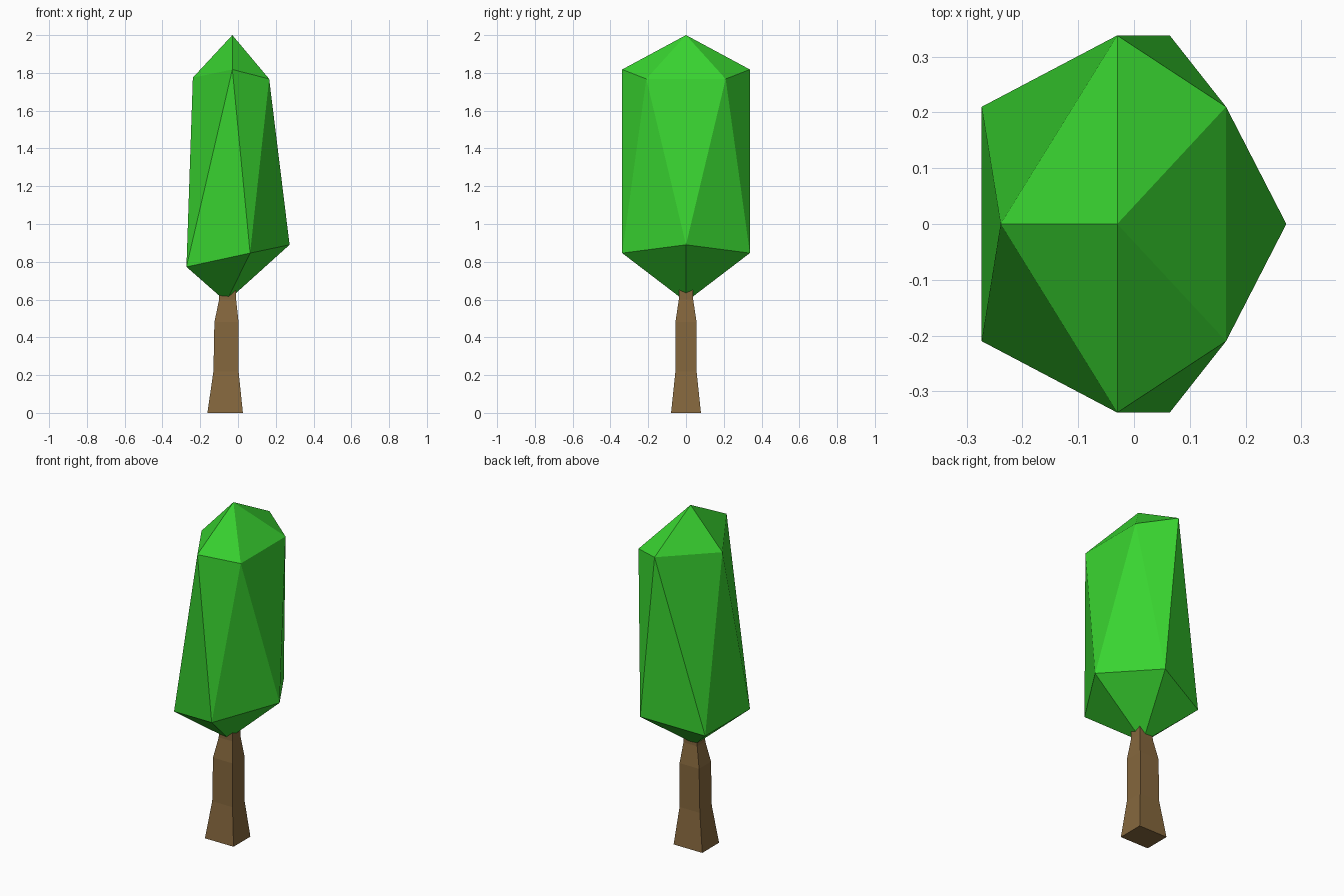
import bpy, bmesh

if "Cube" in bpy.data.objects:
    bpy.data.objects.remove(bpy.data.objects["Cube"])


def make_object(name, bm, color):
    bmesh.ops.recalc_face_normals(bm, faces=bm.faces)
    mesh = bpy.data.meshes.new(name)
    bm.to_mesh(mesh)
    bm.free()
    mat = bpy.data.materials.new(name + "_color")
    mat.diffuse_color = (*color, 1)
    mat.use_nodes = True
    mat.node_tree.nodes["Principled BSDF"].inputs["Base Color"].default_value = mat.diffuse_color
    mesh.materials.append(mat)
    obj = bpy.data.objects.new(name, mesh)
    bpy.context.collection.objects.link(obj)
    return obj


def mirrored_ring(bm, points):
    """Closed ring, counter-clockwise, from its y >= 0 half."""
    other = [(x, -y, z) for x, y, z in reversed(points) if y > 0]
    return [bm.verts.new(p) for p in points + other]


# Trunk: square sections (z, left x, right x, half depth), lofted upwards
sections = [(0, -0.162, 0.026, 0.079), (0.22, -0.13, 0.003, 0.056),
            (0.48, -0.125, 0.003, 0.056), (0.60, -0.1, -0.01, 0.038),
            (0.68, -0.098, -0.009, 0.037)]
bm = bmesh.new()
rings = [mirrored_ring(bm, [(x1, d, z), (x0, d, z)]) for z, x0, x1, d in sections]
for low, high in zip(rings, rings[1:]):
    for i in range(4):
        j = (i + 1) % 4
        bm.faces.new((low[i], low[j], high[j], high[i]))
bm.faces.new(rings[0])
bm.faces.new(rings[-1])
make_object("trunk", bm, (0.235, 0.136, 0.047))

# Foliage: stretched, leaning icosahedron made of two five-point rings and two tips
bm = bmesh.new()
lower = mirrored_ring(bm, [(0.273, 0, 0.89), (0.064, 0.338, 0.846), (-0.273, 0.21, 0.773)])
upper = mirrored_ring(bm, [(0.165, 0.21, 1.768), (-0.03, 0.338, 1.818), (-0.239, 0, 1.775)])
top = bm.verts.new((-0.03, 0, 2.0))
bottom = bm.verts.new((-0.062, 0, 0.588))
for i in range(5):
    j = (i + 1) % 5
    bm.faces.new((lower[i], lower[j], upper[i]))
    bm.faces.new((upper[i], lower[j], upper[j]))
    bm.faces.new((upper[i], upper[j], top))
    bm.faces.new((lower[j], lower[i], bottom))
make_object("foliage", bm, (0.041, 0.665, 0.03))
